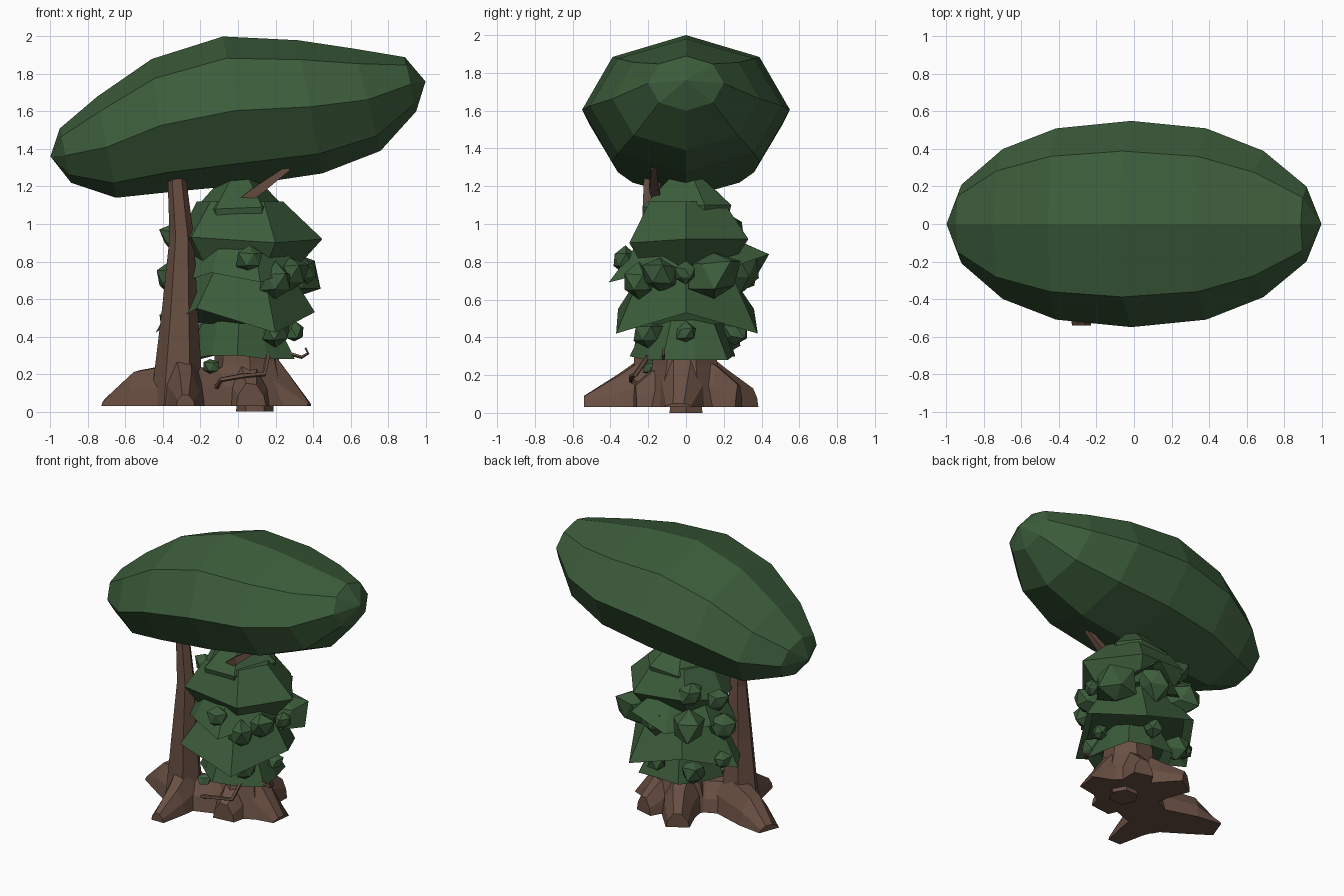
import bpy, bmesh, math, random
from mathutils import Vector, Matrix

if "Cube" in bpy.data.objects:
    bpy.data.objects.remove(bpy.data.objects["Cube"])

random.seed(4)


def material(name, rgb):
    m = bpy.data.materials.new(name)
    m.diffuse_color = (*rgb, 1)
    m.use_nodes = True
    m.node_tree.nodes["Principled BSDF"].inputs["Base Color"].default_value = m.diffuse_color
    return m


LEAF = material("leaf_green", (0.045, 0.108, 0.043))
BARK = material("bark_brown", (0.14, 0.078, 0.055))


def finish(name, bm, mat):
    bmesh.ops.recalc_face_normals(bm, faces=bm.faces)
    me = bpy.data.meshes.new(name)
    bm.to_mesh(me)
    bm.free()
    me.materials.append(mat)
    ob = bpy.data.objects.new(name, me)
    bpy.context.collection.objects.link(ob)
    return ob


def loft(name, rings, mat):
    """Skin a list of closed rings that share a point count, capped at both ends."""
    bm = bmesh.new()
    vs = [[bm.verts.new(p) for p in r] for r in rings]
    n = len(vs[0])
    for a, b in zip(vs, vs[1:]):
        for i in range(n):
            j = (i + 1) % n
            bm.faces.new((a[i], a[j], b[j], b[i]))
    bm.faces.new(vs[0])
    bm.faces.new(vs[-1])
    return finish(name, bm, mat)


def trunk(name, stations, sides=6, turn=0.0):
    """Upright limb: stations are (x, y, z, radius), rings stay level."""
    rings = [[(x + r * math.cos(t), y + r * math.sin(t), z)
              for t in (turn + 2 * math.pi * k / sides for k in range(sides))]
             for x, y, z, r in stations]
    return loft(name, rings, BARK)


def vine(name, path, radii, sides=5):
    """Thin faceted limb along a path."""
    pts = [Vector(p) for p in path]
    frame = None
    rings = []
    for i, (p, r) in enumerate(zip(pts, radii)):
        d = (pts[min(i + 1, len(pts) - 1)] - pts[max(i - 1, 0)]).normalized()
        frame = d.orthogonal() if frame is None else frame - d * frame.dot(d)
        frame.normalize()
        other = d.cross(frame)
        rings.append([p + frame * (r * math.cos(t)) + other * (r * math.sin(t))
                      for t in (2 * math.pi * k / sides for k in range(sides))])
    return loft(name, rings, BARK)


def root(name, stations):
    """Flat-bottomed root: stations are (x, y, half width, height)."""
    pts = [Vector((s[0], s[1], 0.03)) for s in stations]
    rings = []
    for i, (p, s) in enumerate(zip(pts, stations)):
        d = (pts[min(i + 1, len(pts) - 1)] - pts[max(i - 1, 0)]).normalized()
        side = Vector((-d.y, d.x, 0))
        prof = [(-1, 0), (-0.85, 0.5), (-0.35, 1), (0.35, 0.95), (0.85, 0.45), (1, 0)]
        rings.append([p + side * (a * s[2]) + Vector((0, 0, b * s[3])) for a, b in prof])
    return loft(name, rings, BARK)


def skirt(name, top_z, top_r, rim, inner=0.75, lift=0.06):
    """Faceted foliage tier with a zigzag rim, closed underneath by a smaller ring."""
    top = [Vector((p[0], p[1], 0)).normalized() * top_r + Vector((0.01, 0, top_z)) for p in rim]
    under = [Vector((p[0] * inner, p[1] * inner, p[2] + lift)) for p in rim]
    return loft(name, [top, [Vector(p) for p in rim], under], LEAF)


def clump(name, loc, r):
    """Irregular faceted leaf ball."""
    bm = bmesh.new()
    bmesh.ops.create_icosphere(bm, subdivisions=1, radius=r,
                               matrix=Matrix.Translation(loc) @ Matrix.Rotation(random.uniform(0, 6), 4, 'Z'))
    for v in bm.verts:
        v.co += (v.co - Vector(loc)) * random.uniform(-.25, .15)
    return finish(name, bm, LEAF)


# Leaning canopy: top point, bottom point, half depth for each ring
canopy = [(-.95, 1.51, -.89, 1.22, .21), (-.75, 1.68, -.65, 1.14, .40),
          (-.46, 1.88, -.37, 1.17, .51), (-.08, 2.0, .05, 1.21, .55),
          (.32, 1.98, .45, 1.27, .51), (.62, 1.935, .76, 1.39, .39),
          (.89, 1.89, .95, 1.60, .20)]
bm = bmesh.new()
rings = []
for xt, zt, xb, zb, hy in canopy:
    ring = []
    for k in range(8):
        t = k * math.pi / 4
        f = (1 + math.cos(t)) / 2
        ring.append(bm.verts.new((xb + (xt - xb) * f, hy * math.sin(t), zb + (zt - zb) * f)))
    rings.append(ring)
for a, b in zip(rings, rings[1:]):
    for i in range(8):
        bm.faces.new((a[i], a[(i + 1) % 8], b[(i + 1) % 8], b[i]))
for tip, ring in (((-1, 0, 1.36), rings[0]), ((1, 0, 1.76), rings[-1])):
    v = bm.verts.new(tip)
    for i in range(8):
        bm.faces.new((v, ring[i], ring[(i + 1) % 8]))
finish("canopy", bm, LEAF)

# Tall bare trunk and the short trunk hidden in the foliage
trunk("tall_trunk", [(-.32, -.17, .03, .15), (-.32, -.17, .22, .125), (-.31, -.18, .55, .095),
                     (-.30, -.18, .93, .065), (-.325, -.18, 1.23, .05), (-.34, -.17, 1.4, .045)])
trunk("short_trunk", [(.05, 0, .03, .24), (.05, 0, .25, .18), (.04, 0, .6, .14),
                      (.02, 0, 1.1, .1), (0, 0, 1.35, .06)], 7, .3)
vine("top_branch", [(.0, -.14, 1.1), (.12, -.17, 1.19), (.27, -.17, 1.30)], [.035, .035, .02], 4)

# Spreading roots
root("left_root", [(-.28, -.15, .16, .24), (-.54, -.03, .12, .19), (-.70, .03, .08, .04)])
root("front_root", [(-.30, -.15, .14, .32), (-.28, -.35, .09, .18), (-.28, -.54, .05, .06)])
root("right_root", [(.02, 0, .17, .34), (.21, -.02, .13, .26), (.38, -.04, .08, .02)])
root("back_root", [(.0, .02, .16, .34), (-.08, .2, .11, .2), (-.17, .34, .08, .10)])
root("back_right_root", [(.05, 0, .14, .32), (.12, .17, .1, .22), (.15, .28, .07, .12)])
root("joining_root", [(-.32, -.17, .14, .21), (-.12, -.09, .15, .2), (.06, 0, .18, .3)])
root("near_root", [(.05, 0, .15, .3), (.06, -.18, .11, .2), (.07, -.27, .08, .12)])
trunk("tap_root", [(.09, 0, 0, .1), (.09, 0, .2, .09)])

# Thin vines
vine("front_vine", [(-.12, -.2, .12), (-.09, -.29, .17), (.02, -.29, .19), (.14, -.27, .2),
                    (.16, -.2, .3)], [.014] * 5)
vine("curled_vine", [(.2, -.1, .36), (.27, -.12, .31), (.34, -.12, .29), (.375, -.12, .31),
                     (.36, -.12, .34)], [.012, .011, .01, .008, .005])

# Foliage tiers from top to bottom
skirt("crown_cap", 1.25, .09, [(.24, .1, 1.10), (.13, -.23, 1.09), (-.12, -.22, 1.08),
                               (-.24, .03, 1.07), (-.1, .23, 1.08), (.13, .24, 1.10)], .9, -.1)
skirt("crown_tier", 1.12, .23, [(.45, 0, .92), (.20, -.30, .90), (-.25, -.27, .93),
                                (-.33, .02, .90), (-.2, .3, .95), (.2, .33, .92)], .7, -.15)
skirt("spiky_tier", .93, .24, [(.31, -.14, .76), (.12, -.41, .69), (-.14, -.31, .74), (-.34, -.12, .68),
                               (-.32, .16, .75), (-.08, .36, .70), (.14, .44, .84), (.30, .16, .74)], .7, .04)
skirt("middle_tier", .74, .27, [(.41, 0, .53), (.2, -.37, .42), (-.22, -.36, .55),
                                (-.44, .02, .42), (-.22, .36, .55), (.2, .38, .42)], .85, .05)
bottom = []
for k in range(10):
    a = k * math.pi / 5 + .2
    r = .30 if k % 2 else .25
    bottom.append((.03 + r * math.cos(a), r * math.sin(a), .28 if k % 4 < 2 else .30))
skirt("bottom_tier", .52, .19, bottom, .8, .08)

# Leaf clumps tucked between the tiers
clumps = [(.28, -.14, .73, .11), (.29, .15, .73, .15), (.37, 0, .74, .06), (.06, -.32, .81, .08),
          (.2, -.25, .69, .10), (.3, 0, .42, .06), (-.34, .1, .93, .08), (-.35, .05, .71, .11),
          (-.36, .1, .48, .07), (.05, .28, .77, .13), (-.2, .25, .74, .13), (-.2, .22, .97, .09),
          (.05, .26, .43, .07), (-.15, -.18, .24, .05), (-.2, .2, .40, .09), (.2, -.2, .42, .08)]
for i, (x, y, z, r) in enumerate(clumps):
    clump(f"leaf_clump_{i + 1}", (x, y, z), r)
